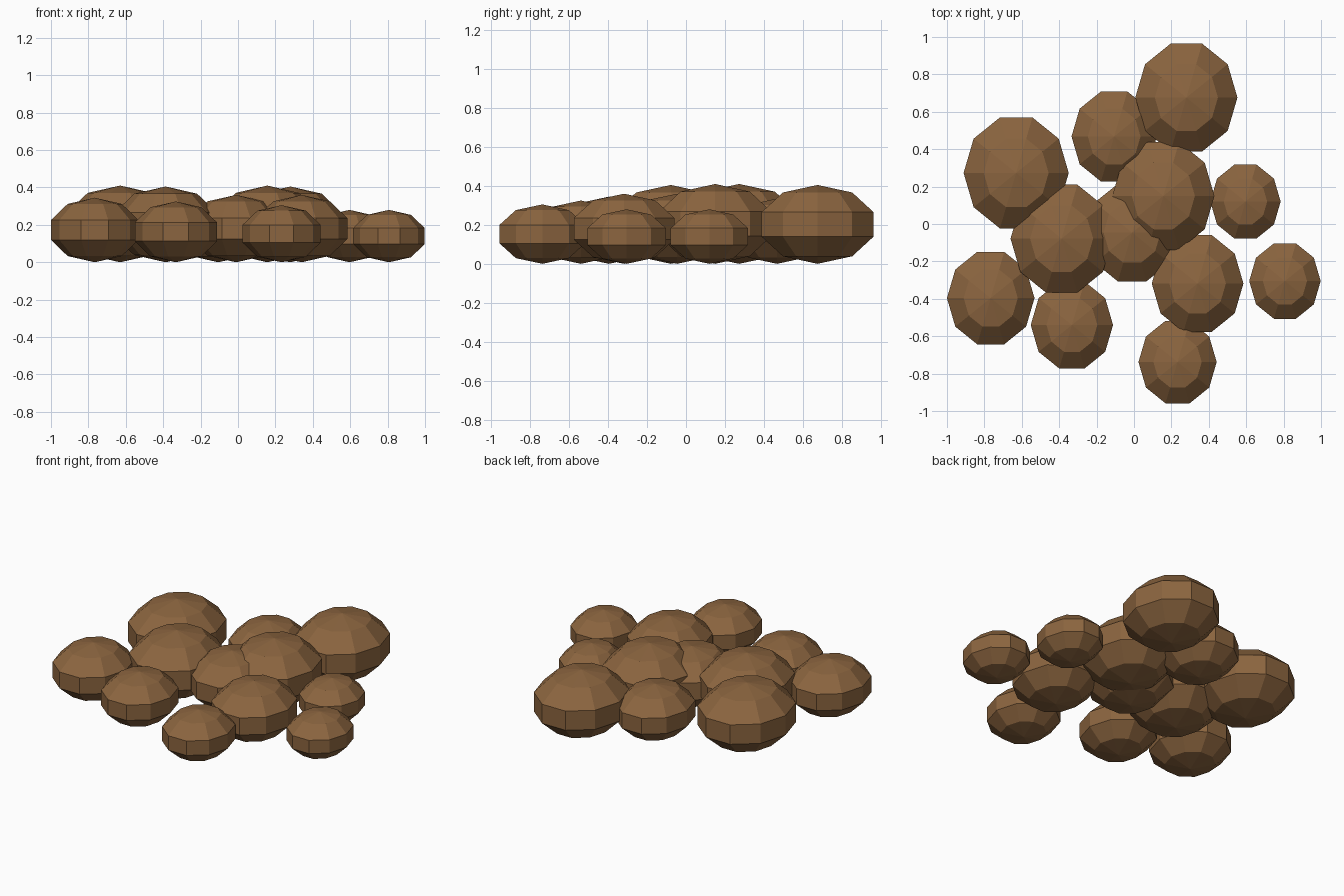
import bpy
import bmesh
from math import pi, sin
from mathutils import Matrix

cube = bpy.data.objects.get("Cube")
if cube:
    bpy.data.objects.remove(cube, do_unlink=True)

# Single earthy brown
brown = bpy.data.materials.new("earth_brown")
brown.use_nodes = True
COLOUR = (0.26, 0.13, 0.05, 1.0)
brown.diffuse_color = COLOUR
brown.node_tree.nodes["Principled BSDF"].inputs["Base Color"].default_value = COLOUR

# The widest ring of a five-ring sphere sits inside its full radius
RING = sin(pi * 0.4)


def clump(name, x, y, half_width, height):
    """Squashed ten-sided, five-ring ball resting on the ground."""
    rx = half_width / RING
    size = Matrix.Diagonal((rx, rx * 1.11, height / 2, 1))
    place = Matrix.Translation((0, 0, height / 2)) @ size @ Matrix.Rotation(pi / 2, 4, "Z")
    bm = bmesh.new()
    bmesh.ops.create_uvsphere(bm, u_segments=10, v_segments=5, radius=1, matrix=place)
    mesh = bpy.data.meshes.new(name)
    bm.to_mesh(mesh)
    bm.free()
    mesh.materials.append(brown)
    obj = bpy.data.objects.new(name, mesh)
    obj.location = (x, y, 0)
    bpy.context.collection.objects.link(obj)


# Large clumps
clump("clump_back_right", -0.63, 0.273, 0.281, 0.41)
clump("clump_back", 0.28, 0.676, 0.273, 0.405)
clump("clump_centre", 0.157, 0.15, 0.273, 0.41)
clump("clump_centre_right", -0.387, -0.078, 0.273, 0.405)

# Medium clumps
clump("clump_back_middle", -0.106, 0.468, 0.228, 0.335)
clump("clump_centre_front", -0.01, -0.046, 0.247, 0.36)
clump("clump_front_left", 0.34, -0.318, 0.245, 0.36)
clump("clump_front_right", -0.766, -0.396, 0.234, 0.345)

# Small clumps
clump("clump_left", 0.596, 0.12, 0.188, 0.28)
clump("clump_far_left", 0.807, -0.305, 0.191, 0.28)
clump("clump_front", 0.233, -0.738, 0.209, 0.305)
clump("clump_front_middle", -0.332, -0.54, 0.22, 0.325)
